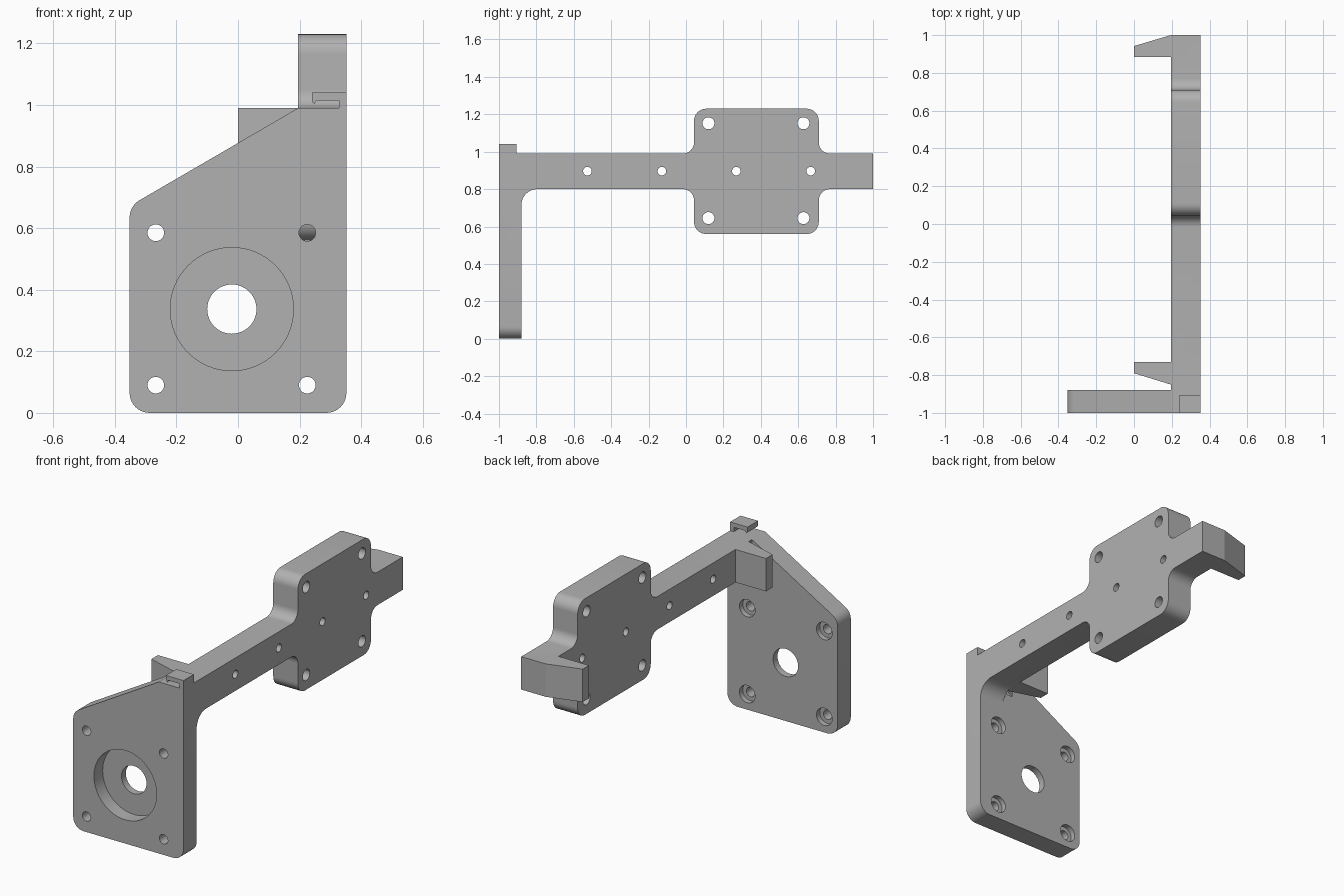
import bpy, bmesh, math
from mathutils import Vector

cube = bpy.data.objects.get("Cube")
if cube:
    bpy.data.objects.remove(cube, do_unlink=True)

grey = bpy.data.materials.new("plain_grey")
grey.use_nodes = True
grey.diffuse_color = (0.44, 0.44, 0.44, 1)
grey.node_tree.nodes["Principled BSDF"].inputs["Base Color"].default_value = (0.44, 0.44, 0.44, 1)

# Mapping of a profile point (u, v) and depth d into space
AXES = {
    "x": lambda u, v, d: (d, u, v),
    "y": lambda u, v, d: (u, d, v),
    "z": lambda u, v, d: (u, v, d),
}


def rounded(corners, steps=10):
    """Outline from (u, v, radius) corners; radius 0 keeps a sharp corner."""
    out = []
    for i, (u, v, r) in enumerate(corners):
        p = Vector((u, v))
        if r == 0:
            out.append(p)
            continue
        a = (Vector(corners[i - 1][:2]) - p).normalized()
        b = (Vector(corners[(i + 1) % len(corners)][:2]) - p).normalized()
        half = a.angle(b) / 2
        centre = p + (a + b).normalized() * (r / math.sin(half))
        start = p + a * (r / math.tan(half)) - centre
        end = p + b * (r / math.tan(half)) - centre
        sweep = math.atan2(start.x * end.y - start.y * end.x, start.dot(end))
        for k in range(steps + 1):
            t = sweep * k / steps
            c, s = math.cos(t), math.sin(t)
            out.append(centre + Vector((start.x * c - start.y * s, start.x * s + start.y * c)))
    return out


def prism(name, axis, outline, lo, hi):
    """Extrude an outline along an axis."""
    bm = bmesh.new()
    low = [bm.verts.new(AXES[axis](p[0], p[1], lo)) for p in outline]
    high = [bm.verts.new(AXES[axis](p[0], p[1], hi)) for p in outline]
    bm.faces.new(low)
    bm.faces.new(high)
    for i in range(len(low)):
        bm.faces.new((low[i - 1], low[i], high[i], high[i - 1]))
    bmesh.ops.recalc_face_normals(bm, faces=bm.faces)
    mesh = bpy.data.meshes.new(name)
    bm.to_mesh(mesh)
    bm.free()
    mesh.materials.append(grey)
    ob = bpy.data.objects.new(name, mesh)
    bpy.context.collection.objects.link(ob)
    return ob


def combine(target, other, operation):
    """Apply a boolean and discard the helper."""
    other.hide_render = True
    mod = target.modifiers.new("boolean", "BOOLEAN")
    mod.operation, mod.solver, mod.object = operation, "EXACT", other
    bpy.context.view_layer.objects.active = target
    bpy.ops.object.modifier_apply(modifier=mod.name)
    bpy.data.objects.remove(other, do_unlink=True)


def drill(target, axis, u, v, r, lo, hi, sides=32):
    ring = [(u + r * math.cos(math.tau * k / sides), v + r * math.sin(math.tau * k / sides))
            for k in range(sides)]
    combine(target, prism("drill", axis, ring, lo, hi), "DIFFERENCE")


RIGHT, INNER = 0.352, 0.195     # arm thickness in x
BACK = -0.88                    # rear face of the mounting plate
LOW, TOP = 0.80, 0.99           # arm height

# Mounting plate with sloped top
bracket = prism("bracket", "y", rounded([
    (-RIGHT, 0, .065), (RIGHT, 0, .065), (RIGHT, TOP, 0), (INNER, TOP, 0), (-RIGHT, .672, .065),
]), -1, BACK)

# Long arm with the wide square pad, filleted into the plate
arm = prism("arm", "x", rounded([
    (-.94, TOP, 0), (-.94, .66, 0), (BACK, .66, 0), (BACK, LOW, .085),
    (.043, LOW, .06), (.043, .56, .065), (.71, .56, .065), (.71, LOW, .06),
    (1, LOW, 0), (1, TOP, 0),
    (.71, TOP, .06), (.71, 1.23, .065), (.043, 1.23, .065), (.043, TOP, .06),
]), INNER, RIGHT)
combine(bracket, arm, "UNION")

# Tapered hooks on the inner side of the arm
for edge, root, tip in ((-.73, -.85, -.79), (.885, 1, .942)):
    hook = prism("hook", "z", [(.24, edge), (0, edge), (0, tip), (INNER, root), (.24, root)], LOW, TOP)
    combine(bracket, hook, "UNION")

# Small inside fillet between plate and front hook
fillet = prism("fillet", "z", [(.13, -.9), (.13, BACK), (.157, -.876), (.18, -.865),
                               (INNER, -.848), (.22, -.848), (.22, -.9)], LOW, .95)
combine(bracket, fillet, "UNION")

# Slotted cable clip on the front top corner
clip = prism("clip", "y", [(RIGHT, .96), (RIGHT, 1.04), (.24, 1.04), (.24, 1.01), (.248, 1.003),
                           (.256, 1.015), (.328, 1.015), (.328, .96)], -1, -.905)
combine(bracket, clip, "UNION")

# Round pocket, centre bore and counterbored bolt holes in the plate
drill(bracket, "y", -.02, .337, .2, -1.1, -.92, 64)
drill(bracket, "y", -.02, .337, .08, -1.1, -.8, 48)
for x in (-.267, .225):
    for z in (.09, .585):
        drill(bracket, "y", x, z, .027, -1.1, -.8)
        drill(bracket, "y", x, z, .05, BACK - .03, -.8)

# Pad corner holes and the row of holes along the arm
for y in (.12, .628):
    for z in (.645, 1.152):
        drill(bracket, "x", y, z, .032, .1, .5)
for k in range(4):
    drill(bracket, "x", -.527 + k * .398, .896, .023, .1, .5)

bpy.ops.object.select_all(action="DESELECT")
bracket.select_set(True)
bpy.context.view_layer.objects.active = bracket
bpy.ops.object.shade_smooth_by_angle(angle=math.radians(25))
